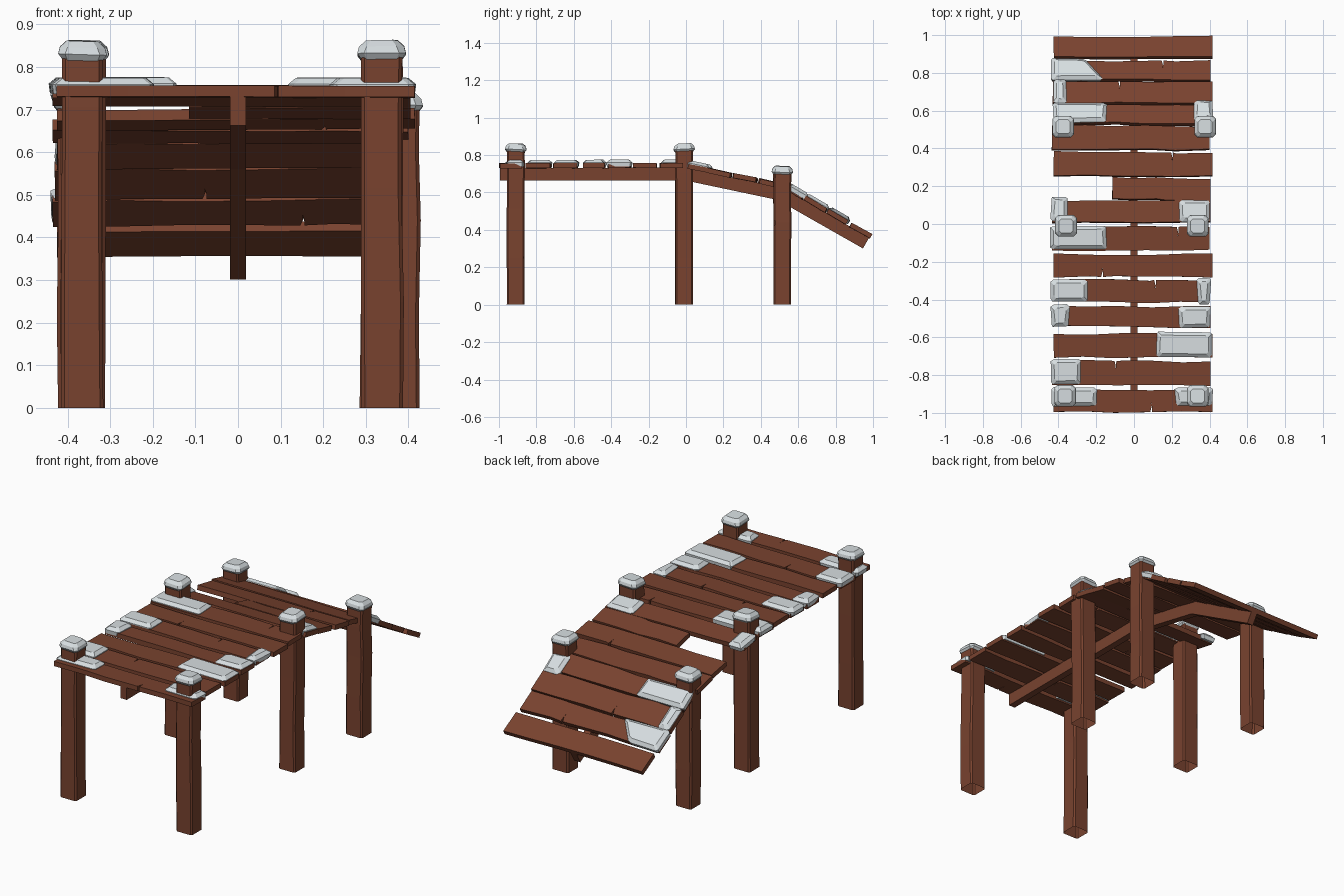
import bpy, bmesh, math, random
from mathutils import Vector, Matrix

if "Cube" in bpy.data.objects:
    bpy.data.objects.remove(bpy.data.objects["Cube"])

random.seed(7)


def material(name, rgb):
    m = bpy.data.materials.new(name)
    m.diffuse_color = (*rgb, 1)
    m.use_nodes = True
    m.node_tree.nodes["Principled BSDF"].inputs["Base Color"].default_value = m.diffuse_color
    return m


WOOD = material("brown wood", (0.19, 0.055, 0.028))
SNOW = material("pale snow", (0.68, 0.73, 0.75))


def jit(a):
    return random.uniform(-a, a)


def finish(name, bm, mat):
    bmesh.ops.recalc_face_normals(bm, faces=bm.faces)
    me = bpy.data.meshes.new(name)
    bm.to_mesh(me)
    bm.free()
    me.materials.append(mat)
    ob = bpy.data.objects.new(name, me)
    bpy.context.collection.objects.link(ob)
    return ob


def loft(name, rings, mat, bottom=True):
    """Skin a stack of matching closed rings and cap the ends."""
    bm = bmesh.new()
    rows = [[bm.verts.new(p) for p in r] for r in rings]
    n = len(rows[0])
    for a, b in zip(rows, rows[1:]):
        for i in range(n):
            bm.faces.new((a[i], a[(i + 1) % n], b[(i + 1) % n], b[i]))
    bm.faces.new(rows[-1])
    if bottom:
        bm.faces.new(rows[0][::-1])
    return finish(name, bm, mat)


def chamfered(x0, x1, y0, y1, c):
    return [(x0 + c, y0), (x1 - c, y0), (x1, y0 + c), (x1, y1 - c),
            (x1 - c, y1), (x0 + c, y1), (x0, y1 - c), (x0, y0 + c)]


# Deck profile: flat, gentle ramp, steep ramp
DECK = [(-1.0, 0.755), (0.0, 0.757), (0.53, 0.645), (1.0, 0.372)]


def deck(y):
    """Height and pitch of the deck surface at y."""
    for (ya, za), (yb, zb) in zip(DECK, DECK[1:]):
        if y <= yb:
            s = (zb - za) / (yb - ya)
            return za + s * (y - ya), math.atan(s)


# Posts with snow caps
def post(x, y, top):
    w = 0.049
    rings = []
    for z in (0, top * 0.3, top * 0.62, top * 0.85, top):
        dx, dy, d = jit(0.002), jit(0.002), jit(0.002)
        rings.append([(x + dx + a, y + dy + b, z)
                      for a, b in chamfered(-w - d, w + d, -w + 0.002, w - 0.002, 0.008)])
    loft("post", rings, WOOD, bottom=False)
    tx, ty = jit(0.06), jit(0.06)
    cap = []
    for r, z, c in ((0.045, -0.016, 0.01), (0.057, 0.0, 0.016),
                    (0.053, 0.016, 0.018), (0.037, 0.031, 0.012)):
        cap.append([(x + a, y + b, top + z + a * tx + b * ty)
                    for a, b in chamfered(-r, r, -r, r, c)])
    loft("post_snow_cap", cap, SNOW)


for px, py, pz in ((-0.365, -0.91, 0.83), (0.337, -0.91, 0.83),
                   (-0.36, -0.01, 0.83), (0.337, -0.01, 0.83),
                   (-0.375, 0.515, 0.71), (0.377, 0.515, 0.71)):
    post(px, py, pz)

# Side beams under the deck, one per slope
for x in (-0.37, 0.337):
    for ya, yb in ((-0.995, 0.0), (0.0, 0.515), (0.515, 0.98)):
        (za, _), (zb, p) = deck(ya + 1e-5), deck(yb)
        off = Vector((0, math.sin(p), -math.cos(p))) * 0.068
        ends = []
        for y, z in ((ya, za), (yb, zb)):
            q = Vector((0, y, z - 0.024))
            ends.append([q + Vector((-0.019, 0, 0)), q + Vector((0.019, 0, 0)),
                         q + off + Vector((0.019, 0, 0)), q + off + Vector((-0.019, 0, 0))])
        loft("side_beam", ends, WOOD)


# Planks: wavy outline with optional split on the front (-1) or back (+1) edge
def plank(y0, y1, x0, x1, crack=None, side=1):
    yc = (y0 + y1) / 2
    z, pitch = deck(yc)
    half = (y1 - y0) / 2 / math.cos(pitch)
    edges = {}
    for s in (-1, 1):
        pts = []
        for i in range(6):
            x = x0 + (x1 - x0) * i / 5
            if 0 < i < 5:
                x += jit(0.03)
            pts.append((x, s * (half - random.uniform(0, 0.011))))
        if crack is not None and side == s:
            pts = [p for p in pts if abs(p[0] - crack) > 0.02]
            e = s * (half - 0.005)
            pts += [(crack - 0.004, e), (crack + 0.003, e - s * 0.028),
                    (crack + 0.001, e - s * 0.05), (crack + 0.005, e - s * 0.027),
                    (crack + 0.006, e)]
            k = pts[-5:]
            rest = pts[:-5]
            pts = ([p for p in rest if p[0] < crack] + k[:1] + k[1:4] + k[4:]
                   + [p for p in rest if p[0] > crack])
        edges[s] = pts
    outline = edges[-1] + edges[1][::-1]
    M = (Matrix.Translation((0, yc, z)) @ Matrix.Rotation(pitch + jit(0.025), 4, 'X')
         @ Matrix.Rotation(jit(0.006), 4, 'Y') @ Matrix.Rotation(jit(0.008), 4, 'Z'))
    rings = [[M @ Vector((a, b, h)) for a, b in outline] for h in (-0.026, 0.0)]
    loft("plank", rings, WOOD)


PLANKS = [(-1.0, -0.87, -0.425, 0.415, 0.09, -1), (-0.855, -0.72, -0.435, 0.405, -0.1, 1),
          (-0.71, -0.575, -0.425, 0.415), (-0.55, -0.43, -0.435, 0.405),
          (-0.42, -0.29, -0.43, 0.40, 0.11, 1), (-0.285, -0.155, -0.425, 0.415, -0.17, -1),
          (-0.145, -0.01, -0.435, 0.40, 0.23, 1), (0.005, 0.13, -0.435, 0.405),
          (0.125, 0.25, -0.115, 0.405), (0.25, 0.385, -0.425, 0.415, 0.2, 1),
          (0.39, 0.525, -0.435, 0.40), (0.53, 0.635, -0.425, 0.405),
          (0.635, 0.76, -0.43, 0.415, -0.08, 1), (0.76, 0.87, -0.435, 0.405, 0.15, 1),
          (0.885, 0.997, -0.425, 0.415)]
for p in PLANKS:
    plank(*p)


# Snow patches draped over plank ends; slant shortens the back edge
def snow(x0, x1, y0, y1, slant=0):
    yc, xc = (y0 + y1) / 2, (x0 + x1) / 2
    z, pitch = deck(yc)
    h = (y1 - y0) / 2 / math.cos(pitch) + 0.004
    w = (x1 - x0) / 2
    M = Matrix.Translation((xc, yc, z)) @ Matrix.Rotation(pitch, 4, 'X')
    wob = [(jit(0.005), jit(0.003)) for _ in range(8)]
    rings = []
    for inset, dz in ((0.003, -0.018), (0.0, 0.004), (0.018, 0.019)):
        ring = []
        for (a, b), (ja, jb) in zip(chamfered(-w + inset, w - inset, -h + inset,
                                              h - inset, 0.01), wob):
            if a > 0:
                a -= slant * (b + h) / (2 * h)
            ring.append(M @ Vector((a + ja, b + jb, dz)))
        rings.append(ring)
    loft("snow_patch", rings, SNOW)


for s in [(-0.44, -0.20, -0.96, -0.87), (0.22, 0.415, -0.955, -0.87),
          (-0.44, -0.28, -0.845, -0.72), (0.12, 0.415, -0.70, -0.575),
          (-0.44, -0.345, -0.54, -0.43), (0.24, 0.405, -0.545, -0.44),
          (-0.44, -0.25, -0.405, -0.30), (0.335, 0.405, -0.42, -0.29),
          (-0.44, -0.145, -0.13, -0.015), (-0.44, -0.35, 0.02, 0.14),
          (0.24, 0.405, 0.015, 0.12), (-0.43, -0.145, 0.54, 0.635),
          (0.32, 0.42, 0.55, 0.645), (-0.425, -0.36, 0.64, 0.76),
          (-0.44, -0.16, 0.765, 0.87, 0.1)]:
    snow(*s)
